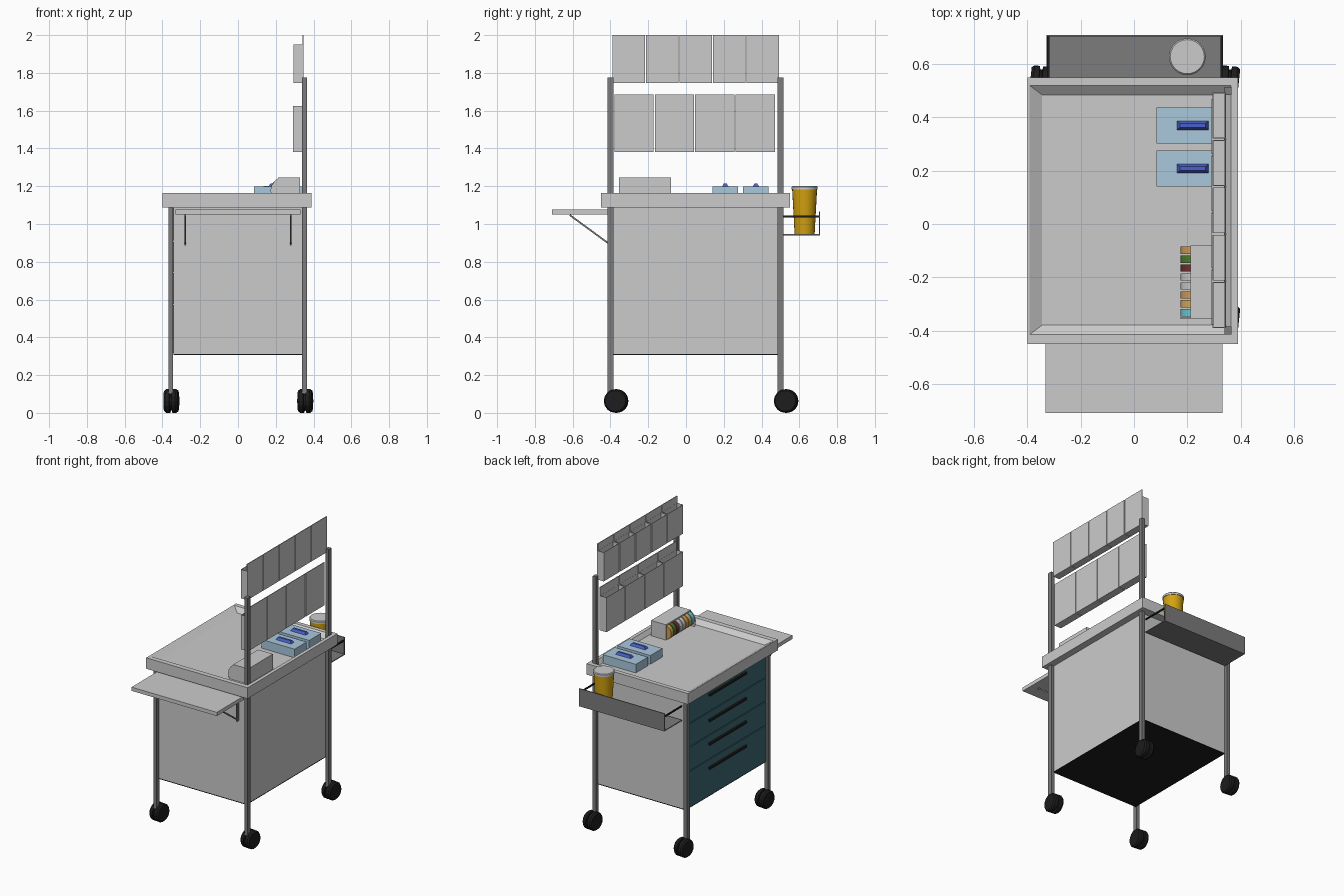
import bpy, bmesh, math
from mathutils import Matrix, Vector

if "Cube" in bpy.data.objects:
    bpy.data.objects.remove(bpy.data.objects["Cube"])


def mat(name, r, g, b):
    m = bpy.data.materials.new(name)
    m.diffuse_color = (r, g, b, 1)
    m.use_nodes = True
    m.node_tree.nodes["Principled BSDF"].inputs["Base Color"].default_value = m.diffuse_color
    return m


STEEL = mat("dark_steel", .2, .2, .2)
BLACK = mat("black", .012, .012, .012)
TEAL = mat("teal", .045, .14, .17)
PALE = mat("pale_blue", .4, .58, .72)
BLUE = mat("blue", .07, .12, .6)
YELLOW = mat("yellow", .65, .36, .005)


def finish(name, bm, m=None):
    bmesh.ops.recalc_face_normals(bm, faces=bm.faces)
    me = bpy.data.meshes.new(name)
    bm.to_mesh(me)
    bm.free()
    ob = bpy.data.objects.new(name, me)
    bpy.context.collection.objects.link(ob)
    if m:
        me.materials.append(m)
    return ob


def cube(x0, x1, y0, y1, z0, z1):
    bm = bmesh.new()
    mtx = (Matrix.Translation(((x0 + x1) / 2, (y0 + y1) / 2, (z0 + z1) / 2))
           @ Matrix.Diagonal((x1 - x0, y1 - y0, z1 - z0, 1)))
    bmesh.ops.create_cube(bm, size=1, matrix=mtx)
    return bm


def box(name, x0, x1, y0, y1, z0, z1, m=None):
    return finish(name, cube(x0, x1, y0, y1, z0, z1), m)


def bar(name, a, b, w, m=None):
    a, b = Vector(a), Vector(b)
    bm = bmesh.new()
    rot = (b - a).to_track_quat('Z', 'X').to_matrix().to_4x4()
    bmesh.ops.create_cube(bm, size=1, matrix=Matrix.Translation((a + b) / 2) @ rot
                          @ Matrix.Diagonal((w, w, (b - a).length, 1)))
    return finish(name, bm, m)


def lathe(name, profile, n, mtx, m=None):
    # profile of (radius, height), closed by flat caps
    bm = bmesh.new()
    rings = [[bm.verts.new(mtx @ Vector((r * math.cos(2 * math.pi * i / n),
                                         r * math.sin(2 * math.pi * i / n), h)))
              for i in range(n)] for r, h in profile]
    for a, b in zip(rings, rings[1:]):
        for i in range(n):
            j = (i + 1) % n
            bm.faces.new((a[i], a[j], b[j], b[i]))
    bm.faces.new(rings[0])
    bm.faces.new(rings[-1])
    return finish(name, bm, m)


def extrude_xz(name, pts, y0, y1, m=None):
    bm = bmesh.new()
    f = bm.faces.new([bm.verts.new((x, y0, z)) for x, z in pts])
    ext = bmesh.ops.extrude_face_region(bm, geom=[f])["geom"]
    bmesh.ops.translate(bm, vec=(0, y1 - y0, 0),
                        verts=[v for v in ext if isinstance(v, bmesh.types.BMVert)])
    return finish(name, bm, m)


# cabinet body and underside
box("cabinet_body", -.342, .342, -.392, .492, .312, 1.09)
box("cabinet_base", -.342, .342, -.392, .492, .306, .312, BLACK)

# worktop tray with sloped recess
bm = bmesh.new()
loops = [(-.40, .39, -.45, .55, 1.088), (-.40, .39, -.45, .55, 1.165),
         (-.392, .365, -.415, .52, 1.165), (-.345, .345, -.38, .485, 1.137)]
rings = [[bm.verts.new(p) for p in ((a, c, z), (b, c, z), (b, d, z), (a, d, z))]
         for a, b, c, d, z in loops]
for lo, hi in zip(rings, rings[1:]):
    for i in range(4):
        j = (i + 1) % 4
        bm.faces.new((lo[i], lo[j], hi[j], hi[i]))
bm.faces.new(rings[0])
bm.faces.new(rings[-1])
finish("worktop_tray", bm)

# posts and twin-wheel casters
WHEEL = [(.03, -.037), (.055, -.037), (.063, -.027), (.063, -.006), (.05, -.004),
         (.05, .004), (.063, .006), (.063, .027), (.055, .037), (.03, .037)]
for sx, px in (("drawer_side", -.356), ("rack_side", .353)):
    for sy, py in (("front", -.40), ("back", .50)):
        top = 1.775 if px > 0 else 1.09
        box(f"{sx}_{sy}_post", px - .013, px + .013, py - .015, py + .015, .1, top, STEEL)
        mtx = (Matrix.Translation((px + .003, py + .03, .063))
               @ Matrix.Rotation(math.radians(-6), 4, 'Z') @ Matrix.Rotation(math.pi / 2, 4, 'Y'))
        lathe(f"{sx}_{sy}_caster", WHEEL, 16, mtx, BLACK)

# drawers with bar handles
z = 1.086
for i, h in enumerate((.18, .165, .17, .259)):
    box(f"drawer_{i + 1}", -.354, -.34, -.384, .484, z - h + .006, z, TEAL)
    box(f"drawer_handle_{i + 1}", -.368, -.353, -.155, .255, z - .062, z - .047, BLACK)
    z -= h

# folding side shelf and braces
box("side_shelf", -.332, .332, -.71, -.415, 1.05, 1.076)
for s in (-1, 1):
    bar("shelf_brace", (s * .28, -.615, 1.047), (s * .28, -.41, .897), .009, STEEL)
    box("brace_bracket", s * .28 - .004, s * .28 + .004, -.415, -.39, .885, 1.05, STEEL)

# rear basket
box("basket_floor", -.328, .335, .513, .708, .94, .946, STEEL)
box("basket_panel", -.328, .335, .703, .709, .94, 1.065, STEEL)
for x in (-.322, .329):
    bar("basket_rod", (x, .51, 1.04), (x, .706, 1.04), .009, BLACK)

# waste cup with lid
at = Matrix.Translation((.2, .628, 0))
for name, prof, m in (
        ("waste_cup", [(.053, .947), (.066, 1.185)], YELLOW),
        ("waste_cup_lid", [(.069, 1.182), (.069, 1.196), (.064, 1.201)], None)):
    ob = lathe(name, prof, 24, at, m)
    for p in ob.data.polygons:
        p.use_smooth = len(p.vertices) == 4 and abs(p.normal.z) < .5


# hanging bin rows
def bin_row(name, n, y0, y1, x0, x1, z0, z_box, z_back):
    w = (y1 - y0) / n
    for i in range(n):
        a, b = y0 + i * w + .003, y0 + (i + 1) * w - .003
        bm = cube(x0, x1, a, b, z0, z_box)
        bmesh.ops.delete(bm, geom=[f for f in bm.faces if f.calc_center_median().z > z_box - .001],
                         context='FACES_ONLY')
        ob = finish(f"{name}_bin_{i + 1}", bm)
        mod = ob.modifiers.new("wall", 'SOLIDIFY')
        mod.thickness = .004
        mod.offset = -1
        box(f"{name}_bin_back_{i + 1}", x1 - .002, x1 + .003, a, b, z0, z_back)


bin_row("upper", 5, -.393, .496, .295, .343, 1.747, 1.95, 2.0)
bin_row("lower", 4, -.382, .473, .29, .341, 1.382, 1.625, 1.685)

# glove boxes with a tuft showing
for i, y in enumerate((.208, .37)):
    box(f"glove_box_{i + 1}", .085, .342, y - .067, y + .067, 1.137, 1.198, PALE)
    bm = cube(.16, .28, y - .018, y + .018, 1.196, 1.215)
    for v in bm.verts:
        if v.co.z > 1.21:
            v.co.x = .22 + (v.co.x - .22) * .8
            v.co.y = y + (v.co.y - y) * .4
    finish(f"glove_tuft_{i + 1}", bm, BLUE)

# tape dispenser with coloured rolls
box("dispenser_body", .212, .328, -.355, -.08, 1.137, 1.245)
CHEEK = [(.214, 1.137), (.214, 1.245), (.195, 1.228), (.178, 1.205), (.172, 1.18), (.178, 1.137)]
extrude_xz("dispenser_cheek", CHEEK, -.355, -.351)
COLOURS = [(.15, .6, .65), (.65, .42, .12), (.65, .35, .1), None, None,
           (.15, .03, .03), (.08, .2, .03), (.65, .33, .08)]
for i, c in enumerate(COLOURS):
    y = -.333 + i * .0335
    mtx = Matrix.Translation((.225, y, 1.188)) @ Matrix.Rotation(math.pi / 2, 4, 'X')
    lathe(f"tape_roll_{i + 1}", [(.05, -.0135), (.05, .0135)], 20, mtx,
          mat(f"tape_{i + 1}", *c) if c else None)
